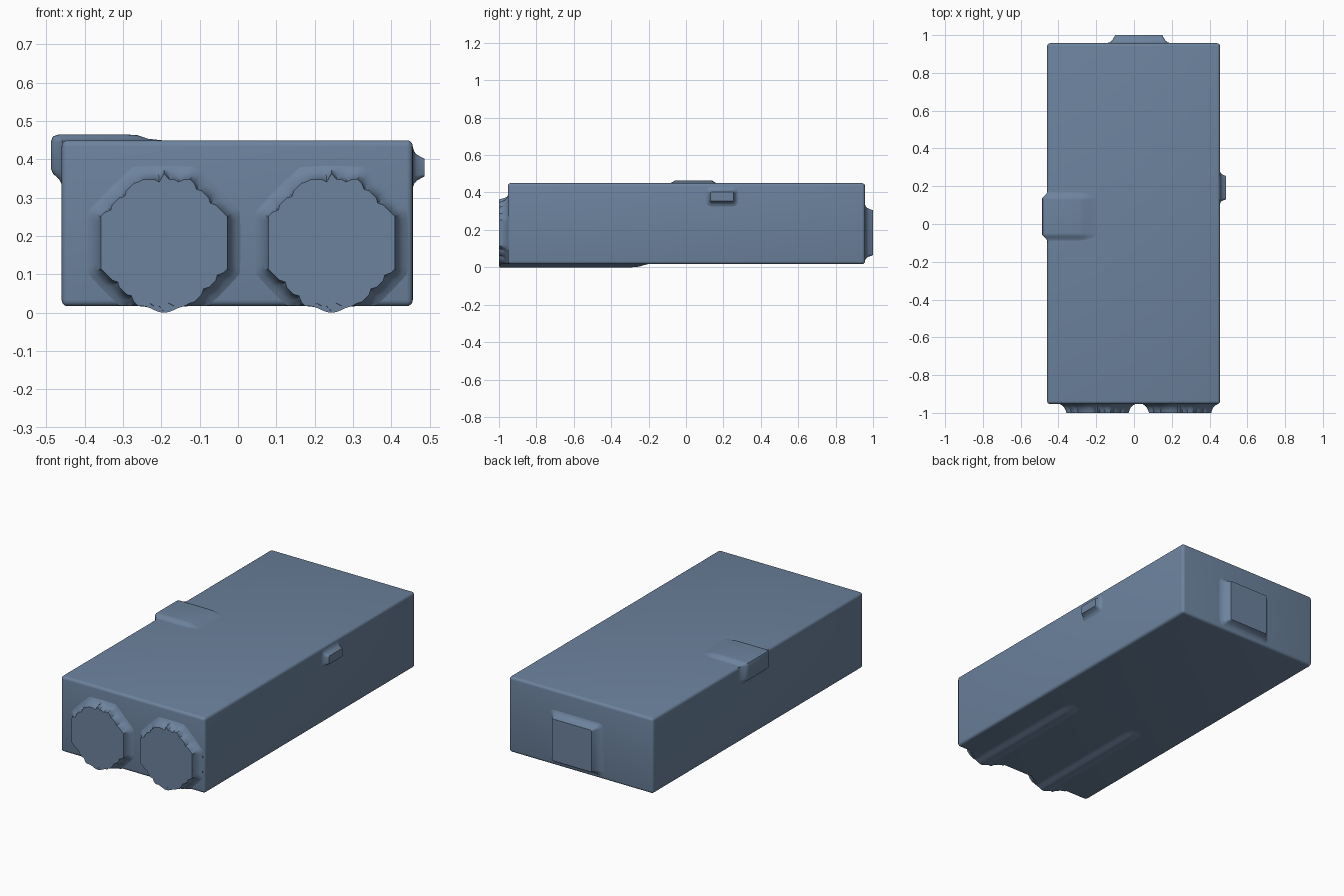
import bpy, bmesh
from math import pi, cos, sin, radians
from mathutils import Vector

cube = bpy.data.objects.get("Cube")
if cube:
    bpy.data.objects.remove(cube, do_unlink=True)

# Single slate blue material
slate = bpy.data.materials.new("slate_blue")
slate.use_nodes = True
COLOR = (0.15, 0.225, 0.34, 1)
slate.diffuse_color = COLOR
slate.node_tree.nodes["Principled BSDF"].inputs["Base Color"].default_value = COLOR

X0, X1, Y0, Y1, Z0, Z1 = -0.46, 0.456, -0.953, 0.957, 0.017, 0.45
SINK = 0.02  # how far attached parts reach into the case


def finish(name, bm, angle=40):
    bmesh.ops.recalc_face_normals(bm, faces=bm.faces)
    mesh = bpy.data.meshes.new(name)
    bm.to_mesh(mesh)
    bm.free()
    mesh.materials.append(slate)
    obj = bpy.data.objects.new(name, mesh)
    bpy.context.collection.objects.link(obj)
    bpy.ops.object.select_all(action='DESELECT')
    obj.select_set(True)
    bpy.context.view_layer.objects.active = obj
    bpy.ops.object.shade_smooth_by_angle(angle=radians(angle))
    return obj


def loft(name, rings, angle=40):
    """Skin closed rings of equal length and cap both ends."""
    bm = bmesh.new()
    loops = [[bm.verts.new(p) for p in ring] for ring in rings]
    n = len(loops[0])
    for a, b in zip(loops, loops[1:]):
        for i in range(n):
            j = (i + 1) % n
            bm.faces.new((a[i], a[j], b[j], b[i]))
    bm.faces.new(loops[0])
    bm.faces.new(loops[-1])
    return finish(name, bm, angle)


def rounded_rect(u0, u1, v0, v1, r, steps=4):
    pts = []
    corners = ((u1 - r, v1 - r), (u0 + r, v1 - r), (u0 + r, v0 + r), (u1 - r, v0 + r))
    for k, (cu, cv) in enumerate(corners):
        for s in range(steps + 1):
            a = (k + s / steps) * pi / 2
            pts.append((cu + r * cos(a), cv + r * sin(a)))
    return pts


def flared_pad(name, rect, flare, height, place):
    """Raised pad whose sides sweep out concavely to the case wall."""
    u0, u1, v0, v1 = rect
    fu, fv = flare
    rings = []
    for h, f in ((-SINK, 1), (0, 1), (0.12, 0.62), (0.35, 0.35), (0.7, 0.15), (0.93, 0.03), (1, 0)):
        depth = h if h < 0 else h * height
        r = 0.008 + 0.02 * f
        ring = rounded_rect(u0 - fu * f, u1 + fu * f, v0 - fv * f, v1 + fv * f, r)
        rings.append([place(u, v, depth) for u, v in ring])
    return loft(name, rings)


# Main case
bm = bmesh.new()
bmesh.ops.create_cube(bm, size=1)
for v in bm.verts:
    v.co = Vector((X1 if v.co.x > 0 else X0, Y1 if v.co.y > 0 else Y0, Z1 if v.co.z > 0 else Z0))
bmesh.ops.bevel(bm, geom=bm.edges[:], offset=0.016, segments=4, profile=0.5, affect='EDGES')
finish("case", bm)

# Back pad and left side button
flared_pad("back_pad", (-0.10, 0.15, 0.065, 0.305), (0.045, 0.03), 1 - Y1,
           lambda u, v, d: (u, Y1 + d, v))
flared_pad("side_button", (0.13, 0.255, 0.355, 0.402), (0.022, 0.03), 0.03,
           lambda u, v, d: (X1 + d, u, v))

# Clip wrapped over the top right edge
inner = [(-0.40, 0.32), (-0.20, 0.40)]
full = [(-0.20, Z1), (-0.235, 0.454), (-0.262, 0.463), (-0.29, 0.465), (-0.468, 0.465), (-0.483, 0.460),
        (-0.488, 0.447), (-0.488, 0.375), (-0.482, 0.362), (-0.468, 0.35), (X0, 0.335), (X0, 0.32)]
rings = []
for y, f in ((-0.095, 0), (-0.08, 0.2), (-0.068, 0.6), (-0.058, 0.95), (-0.05, 1),
             (0.13, 1), (0.138, 0.95), (0.148, 0.6), (0.16, 0.2), (0.175, 0)):
    outer = [(max(x, X0 + 0.002) * (1 - f) + x * f, min(z, Z1 - 0.002) * (1 - f) + z * f) for x, z in full]
    rings.append([(x, y, z) for x, z in outer + inner])
loft("edge_clip", rings, 50)


# Front caps: eight sided, with fine teeth and small peaks at top and bottom
def cap_outline(grow, teeth):
    pts = []
    n = 80
    for i in range(n):
        a = 2 * pi * i / n
        fold = (a + pi / 8) % (pi / 4) - pi / 8
        r = 0.165 / cos(fold) + grow
        upright = abs(sin(a))
        if upright > 0.45 and i % 4 == 1:
            r -= 0.007 * teeth
        if i in (n // 4, 3 * n // 4):
            r += 0.015 * teeth
        pts.append((r * cos(a), r * sin(a)))
    return pts


for side, cx in (("right", -0.193), ("left", 0.244)):
    rings = []
    for y, grow, teeth in ((Y0 + SINK, 0.035, 0), (Y0, 0.035, 0), (-0.960, 0.022, 0.3),
                           (-0.970, 0.012, 0.7), (-0.985, 0.004, 1), (-1.0, 0, 1)):
        rings.append([(cx + u, y, max(0.183 + w, Z0 - max(0, 0.014 - abs(u) * 0.28)))
                      for u, w in cap_outline(grow, teeth)])
    loft(side + "_front_cap", rings, 35)

    # Soft ridge below the case behind each cap
    rings = []
    for y, f in ((-0.998, 1), (-0.29, 1), (-0.25, 0.8), (-0.225, 0.35), (-0.20, 0)):
        ring = [(cx + 0.06 * k / 5, y, Z0 + 0.001 - 0.018 * f * cos(pi * k / 10) ** 2) for k in range(-5, 6)]
        rings.append(ring + [(cx + 0.06, y, Z0 + 0.02), (cx - 0.06, y, Z0 + 0.02)])
    loft(side + "_bottom_ridge", rings, 50)
